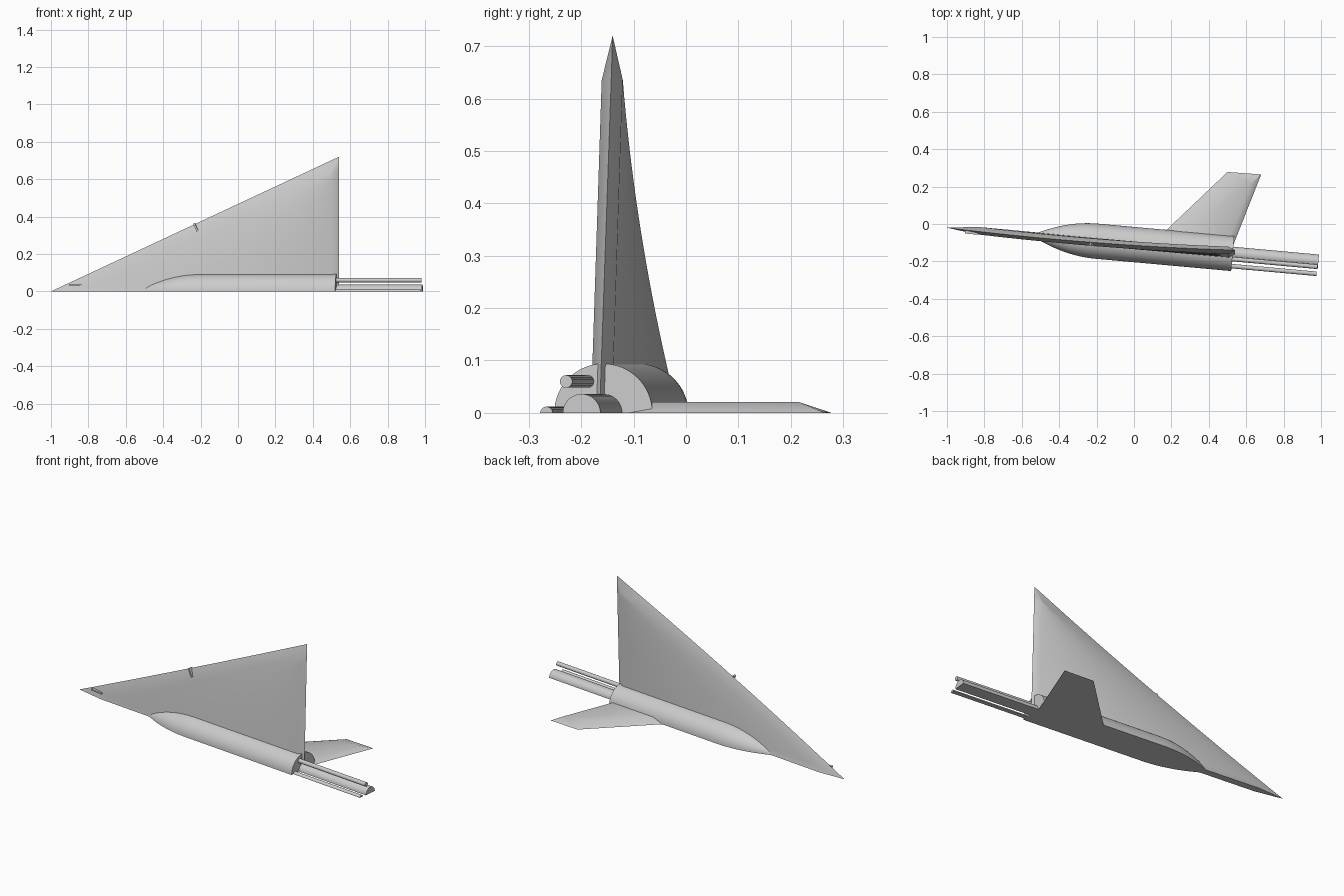
import bpy, bmesh, math
from mathutils import Vector

cube = bpy.data.objects.get("Cube")
if cube:
    bpy.data.objects.remove(cube, do_unlink=True)

grey = bpy.data.materials.new("light_grey")
grey.use_nodes = True
GREY = (0.6, 0.6, 0.6, 1)
grey.diffuse_color = GREY
grey.node_tree.nodes["Principled BSDF"].inputs["Base Color"].default_value = GREY

SLOPE = -0.0905                      # heading of the body axis in plan
YAW = math.atan(SLOPE)
AXIS_Y = -0.11                       # axis position at x = 0
LENGTH, SPAN = 1.54, 0.72            # wing chord and height


def finish(name, bm, angle=35):
    bmesh.ops.recalc_face_normals(bm, faces=bm.faces)
    mesh = bpy.data.meshes.new(name)
    bm.to_mesh(mesh)
    bm.free()
    mesh.materials.append(grey)
    obj = bpy.data.objects.new(name, mesh)
    bpy.context.collection.objects.link(obj)
    bpy.ops.object.select_all(action='DESELECT')
    obj.select_set(True)
    bpy.context.view_layer.objects.active = obj
    bpy.ops.object.shade_smooth_by_angle(angle=math.radians(angle))
    return obj


def loft(bm, rings, closed=True):
    """Skin consecutive rings of vertices."""
    n = len(rings[0])
    for a, b in zip(rings, rings[1:]):
        for i in range(n if closed else n - 1):
            j = (i + 1) % n
            bm.faces.new((a[i], a[j], b[j], b[i]))


def revolve(name, profile, side=0, up=0, half=True, segs=24):
    """Turn (distance, radius) points about the body axis; halves get a flat base."""
    bm = bmesh.new()
    sweep = math.pi if half else 2 * math.pi
    count = segs + 1 if half else segs
    rings = []
    for s, r in profile:
        rings.append([bm.verts.new((s, r * math.cos(sweep * i / segs),
                                    r * math.sin(sweep * i / segs))) for i in range(count)])
    loft(bm, rings, closed=not half)
    bm.faces.new(rings[0])
    bm.faces.new(rings[-1])
    if half:
        bm.faces.new([r[0] for r in rings] + [r[-1] for r in reversed(rings)])
    obj = finish(name, bm)
    obj.rotation_euler.z = YAW
    obj.location = (0, AXIS_Y + side, up)
    return obj


# Half-round fuselage with a curved nose
nose, shoulder, tail, radius = -0.55, -0.2, 0.53, 0.094
profile = []
for i in range(13):
    t = i / 12
    profile.append((nose + (shoulder - nose) * t, max(0.001, radius * (1 - (1 - t) ** 2))))
profile.append((tail, radius))
revolve("fuselage", profile, segs=32)

# Exhaust tube and two thin rods behind the tail
revolve("exhaust_tube", [(0.5, 0.036), (0.99, 0.036)])
revolve("lower_rod", [(0.5, 0.012), (0.98, 0.012)], side=-0.068, segs=12)
revolve("upper_rod", [(0.5, 0.012), (0.985, 0.012)], side=-0.03, up=0.06, half=False, segs=16)


# Upright delta wing, gently cambered, with bevelled leading and trailing edges
def leading_y(u):
    return -0.02 - 0.12 * u - 0.07 * u * (1 - u)


bm = bmesh.new()
rings = []
top, steps, thick = 0.635, 20, 0.02
for k in range(steps + 1):
    t = k / steps
    z = top * t
    u = z / SPAN
    lead, trail = -1 + LENGTH * u, -1 + LENGTH
    y0, y1 = leading_y(u), -0.165 + 0.035 * z
    inner = -0.84 + 1.34 * t
    aft = 0.505

    def mid(x):
        return y0 + (y1 - y0) * (x - lead) / (trail - lead)

    section = [(lead, y0), (inner, mid(inner) + thick), (aft, mid(aft) + thick),
               (trail, y1), (aft, mid(aft) - thick), (inner, mid(inner) - thick)]
    rings.append([bm.verts.new((x, y, z)) for x, y in section])
loft(bm, rings)
bm.faces.new(rings[0])
tip = bm.verts.new((-1 + LENGTH, leading_y(1), SPAN))
last = rings[-1]
for i in range(len(last)):
    bm.faces.new((last[i], last[(i + 1) % len(last)], tip))
finish("delta_wing", bm)

# Flat swept fin: sharp outline at the base, inset plateau above
outline = [(0.06, -0.14), (0.5, 0.278), (0.68, 0.265), (0.52, -0.14)]
plateau = [(0.13, -0.14), (0.5, 0.215), (0.625, 0.215), (0.485, -0.14)]
bm = bmesh.new()
rings = [[bm.verts.new((x, y, z)) for x, y in pts]
         for pts, z in ((outline, 0), (plateau, 0.021))]
loft(bm, rings)
for ring in rings:
    bm.faces.new(ring)
finish("side_fin", bm)

# Small sensor bars on the leading edge
for name, place, size, tilt in (
        ("nose_sensor", (-0.868, -0.046, 0.035), (0.07, 0.016, 0.008), 0.05),
        ("edge_sensor", (-0.224, -0.107, 0.34), (0.05, 0.022, 0.01), 1.13)):
    bm = bmesh.new()
    bmesh.ops.create_cube(bm, size=1)
    bmesh.ops.scale(bm, vec=Vector(size), verts=bm.verts)
    obj = finish(name, bm)
    obj.location = place
    obj.rotation_euler = (0, tilt, YAW)
